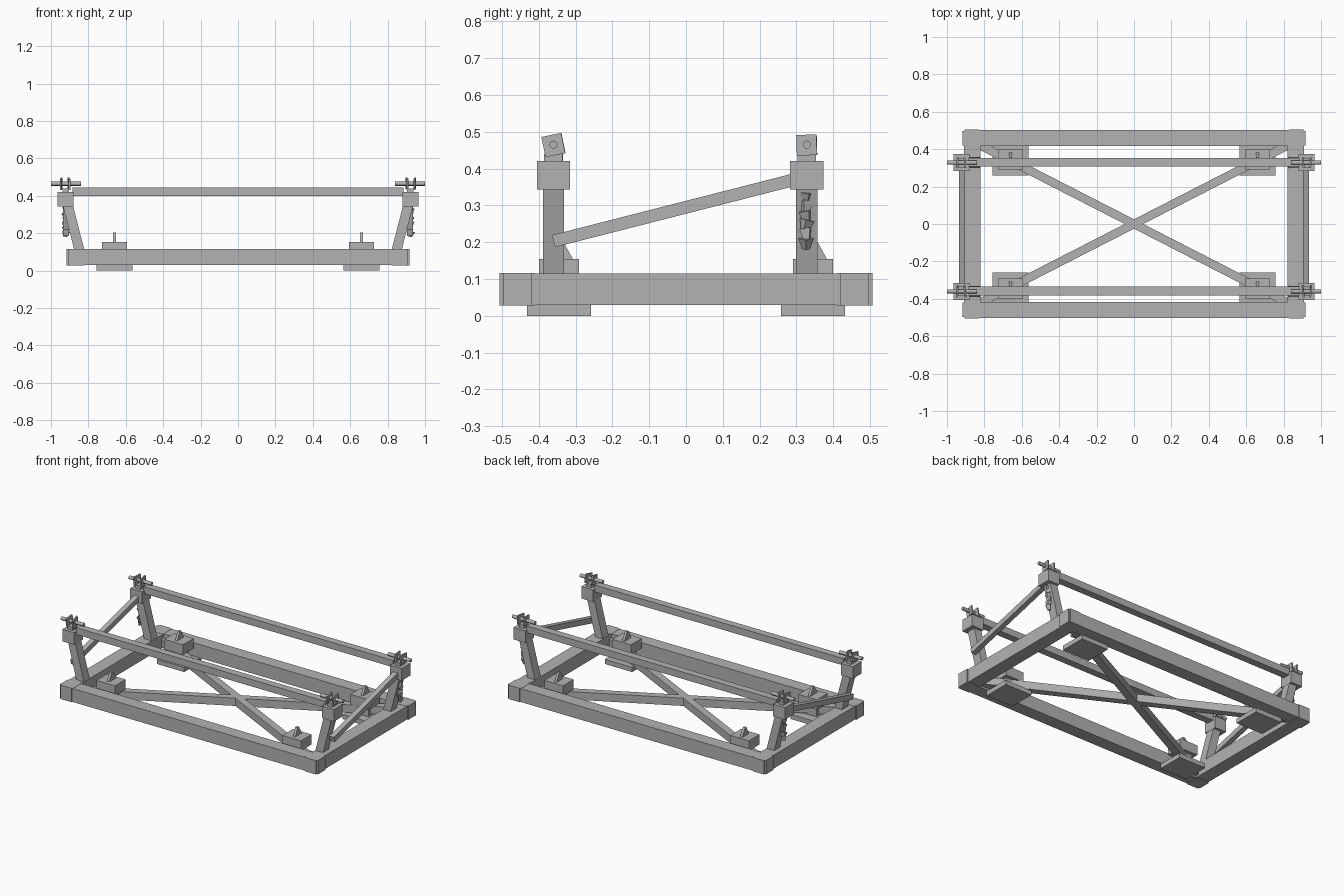
import bpy, bmesh, math
from mathutils import Vector, Matrix

cube = bpy.data.objects.get("Cube")
if cube:
    bpy.data.objects.remove(cube)

steel = bpy.data.materials.new("grey_steel")
steel.use_nodes = True
GREY = (0.45, 0.45, 0.45, 1)
steel.diffuse_color = GREY
steel.node_tree.nodes["Principled BSDF"].inputs["Base Color"].default_value = GREY


def finish(name, bm):
    bmesh.ops.recalc_face_normals(bm, faces=bm.faces)
    me = bpy.data.meshes.new(name)
    bm.to_mesh(me)
    bm.free()
    me.materials.append(steel)
    ob = bpy.data.objects.new(name, me)
    bpy.context.collection.objects.link(ob)
    return ob


def box(name, center, size, rot=None):
    bm = bmesh.new()
    bmesh.ops.create_cube(bm, size=1)
    mat = Matrix.Translation(center) @ (rot or Matrix()) @ Matrix.Diagonal((*size, 1))
    bm.transform(mat)
    return finish(name, bm)


def beam(name, a, b, width, height):
    """Box running from a to b, its height kept in the vertical plane."""
    a, b = Vector(a), Vector(b)
    d = (b - a).normalized()
    side = Vector((0, 0, 1)).cross(d).normalized()
    rot = Matrix((d, side, d.cross(side))).transposed().to_4x4()
    return box(name, (a + b) / 2, ((b - a).length, width, height), rot)


def cone(bm, center, r1, r2, depth, sides, rot):
    bmesh.ops.create_cone(bm, cap_ends=True, segments=sides, radius1=r1, radius2=r2,
                          depth=depth, matrix=Matrix.Translation(center) @ rot)


def leaning_post(name, sx, y):
    # Sheared box: level ends, leaning outwards
    bm = bmesh.new()
    bmesh.ops.create_cube(bm, size=1)
    for v in bm.verts:
        top = v.co.z > 0
        v.co = Vector((sx * (0.915 if top else 0.848) + v.co.x * 0.054,
                       y + v.co.y * 0.058, 0.37 if top else 0.11))
    return finish(name, bm)


X_AXIS = Matrix.Rotation(math.pi / 2, 4, 'Y')
FRONT_Y, BACK_Y = -0.36, 0.328
ENDS = (("front", -1, FRONT_Y), ("back", 1, BACK_Y))

# Base frame and top rails
for end, sy, py in ENDS:
    box(f"{end}_base_rail", (0, sy * 0.46, 0.072), (1.66, 0.084, 0.086))
    box(f"{end}_top_rail", (0, py + 0.002, 0.422), (1.77, 0.047, 0.044))

for side, sx in (("right", -1), ("left", 1)):
    box(f"{side}_base_rail", (sx * 0.865, 0, 0.072), (0.088, 0.84, 0.086))

    # Side brace, low at the front and high at the back
    beam(f"{side}_side_brace", (sx * 0.92, -0.36, 0.203), (sx * 0.92, 0.31, 0.374), 0.033, 0.034)

    # Hanging chain on the back post
    bm = bmesh.new()
    for i in range(6):
        turn = Matrix.Rotation(0.7 * i, 4, 'Z') @ Matrix.Rotation(0.25 * (-1) ** i, 4, 'Y')
        cone(bm, (sx * 0.922, BACK_Y - 0.002, 0.196 + 0.025 * i), 0.011, 0.021, 0.03, 4, turn)
    finish(f"{side}_hanging_chain", bm)

    for end, sy, py in ENDS:
        tag = f"{end}_{side}"

        # Corner block with softened vertical edges
        corner = box(f"{tag}_corner", (sx * 0.868, sy * 0.458, 0.072), (0.096, 0.096, 0.089))
        bm = bmesh.new()
        bm.from_mesh(corner.data)
        uprights = [e for e in bm.edges
                    if abs(e.verts[0].co.z - e.verts[1].co.z) > 0.05]
        bmesh.ops.bevel(bm, geom=uprights, offset=0.009, segments=2, affect='EDGES')
        bm.to_mesh(corner.data)
        bm.free()

        # Post, collar and neck
        leaning_post(f"{tag}_post", sx, py)
        box(f"{tag}_collar", (sx * 0.922, py, 0.382), (0.084, 0.09, 0.077))
        box(f"{tag}_neck", (sx * 0.922, py, 0.43), (0.035, 0.05, 0.02))

        # Spindle with two thin square plates
        bm = bmesh.new()
        cone(bm, (sx * 0.92, py, 0.465), 0.011, 0.011, 0.16, 12, X_AXIS)
        rod = finish(f"{tag}_spindle", bm)
        for p in rod.data.polygons:
            p.use_smooth = len(p.vertices) == 4
        tilt = 0.2 if sy < 0 else 0.03
        for n, px in enumerate((0.904, 0.945)):
            rot = Matrix.Rotation(tilt, 4, 'X') @ Matrix.Rotation(0.1 * (-1) ** n, 4, 'Z')
            box(f"{tag}_spindle_plate_{n + 1}", (sx * px, py, 0.464), (0.009, 0.055, 0.056), rot)

        # Foot pad, mounting block and lifting lug
        fy = sy * 0.345
        box(f"{tag}_foot_pad", (sx * 0.66, fy, 0.015), (0.194, 0.174, 0.03))
        box(f"{tag}_pad_stem", (sx * 0.66, fy, 0.06), (0.09, 0.06, 0.07))
        box(f"{tag}_mounting_block", (sx * 0.66, fy, 0.122), (0.132, 0.108, 0.064))
        bm = bmesh.new()
        ly = fy + 0.01
        profile = ((ly - 0.04, 0.15), (ly + 0.03, 0.15), (ly, 0.205), (ly - 0.015, 0.205))
        face = bm.faces.new([bm.verts.new((sx * 0.66 - 0.008, y, z)) for y, z in profile])
        new = bmesh.ops.extrude_face_region(bm, geom=[face])["geom"]
        bmesh.ops.translate(bm, vec=(0.016, 0, 0),
                            verts=[v for v in new if isinstance(v, bmesh.types.BMVert)])
        finish(f"{tag}_lifting_lug", bm)

# Crossed floor braces
for name, s in (("first", 1), ("second", -1)):
    beam(f"{name}_cross_brace", (-0.84, -0.43 * s, 0.066), (0.84, 0.43 * s, 0.066), 0.045, 0.05)
